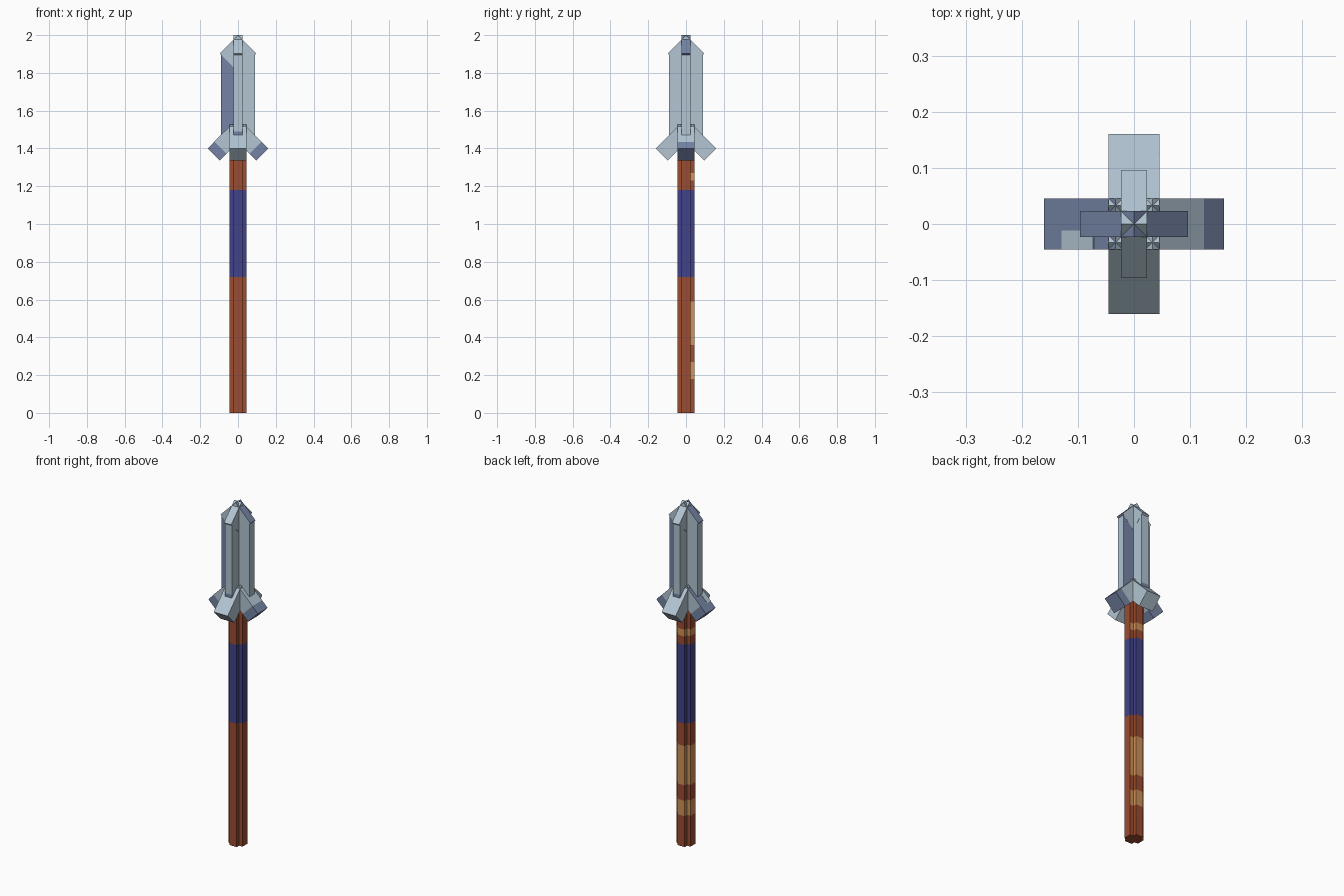
import bpy, bmesh, math
from mathutils import Matrix, Vector

if "Cube" in bpy.data.objects:
    bpy.data.objects.remove(bpy.data.objects["Cube"])


def material(name, rgb):
    def lin(c):
        c /= 255
        return c / 12.92 if c <= 0.04045 else ((c + 0.055) / 1.055) ** 2.4
    m = bpy.data.materials.new(name)
    m.diffuse_color = (*[lin(c) for c in rgb], 1)
    m.use_nodes = True
    m.node_tree.nodes["Principled BSDF"].inputs["Base Color"].default_value = m.diffuse_color
    return m


STEEL = material("light_steel", (178, 197, 210))
SLATE = material("slate_steel", (117, 132, 165))
BROWN = material("red_brown_wood", (156, 76, 48))
BLUE = material("blue_wrap", (66, 66, 138))
GOLD = material("tan_gold", (208, 146, 88))


def prism(name, profile, levels, mats, rule=None, matrix=None):
    """Extrude a profile through several levels; rule(centre, normal) picks the colour."""
    bm = bmesh.new()
    rings = [[bm.verts.new((x, y, z)) for x, y in profile] for z in levels]
    n = len(profile)
    for a, b in zip(rings, rings[1:]):
        for i in range(n):
            j = (i + 1) % n
            bm.faces.new((a[i], a[j], b[j], b[i]))
    bm.faces.new(rings[0][::-1])
    bm.faces.new(rings[-1])
    bm.normal_update()
    if rule:
        for f in bm.faces:
            f.material_index = rule(f.calc_center_median(), f.normal)
    if matrix:
        bm.transform(matrix)
    me = bpy.data.meshes.new(name)
    bm.to_mesh(me)
    bm.free()
    for m in mats:
        me.materials.append(m)
    ob = bpy.data.objects.new(name, me)
    bpy.context.collection.objects.link(ob)
    return ob


def plus(w, t):
    """Cross-shaped profile: arms reach w, half thickness t."""
    quarter = [(w, -t), (w, t), (t, t)]
    pts = []
    for k in range(4):
        c, s = [(1, 0), (0, 1), (-1, 0), (0, -1)][k]
        pts += [(x * c - y * s, x * s + y * c) for x, y in quarter]
    return pts


def rect(a, b):
    return [(-a, -b), (a, -b), (a, b), (-a, b)]


# Shaft: cross-shaped pole with blue grip and gold bands on the back and left
def shaft_rule(c, n):
    if 0.72 < c.z < 1.18:
        return 1
    band = 0.18 < c.z < 0.27 or 0.36 < c.z < 0.59 or 1.23 < c.z < 1.27
    side = n.y > 0.5 or n.x < -0.5 or (n.x > 0.5 and c.y > 0.025)
    return 2 if band and side else 0


prism("shaft", plus(0.045, 0.023),
      [0, 0.18, 0.27, 0.36, 0.59, 0.72, 1.18, 1.23, 1.27, 1.42],
      [BROWN, BLUE, GOLD], shaft_rule)


# Blade: crossed plates, slate on two opposite broad sides and at the foot
def blade_rule(c, n):
    if c.z < 1.49 and abs(n.y) > 0.5 and abs(c.y) > 0.05:
        return 1
    front_left = n.y < -0.5 and c.x < -0.03
    back_right = n.y > 0.5 and c.x > 0.03
    return int(front_left or back_right)


prism("blade", plus(0.089, 0.023), [1.47, 1.49, 1.905], [STEEL, SLATE], blade_rule)

# Tip: two crossed square plates standing on a corner
h = 0.0965 / math.sqrt(2)
for name, turn in (("tip_plate_side", 0), ("tip_plate_front", 90)):
    m = (Matrix.Translation((0, 0, 1.9035)) @ Matrix.Rotation(math.radians(turn), 4, 'Z')
         @ Matrix.Rotation(math.radians(45), 4, 'Y'))
    slate_edges = turn == 0
    prism(name, rect(h, 0.0234), [-h, h], [STEEL, SLATE],
          lambda c, n, s=slate_edges: int(s and abs(n.y) < 0.5), m)

# Guard: four square blocks sloping outward and down
rules = {
    "right": lambda c, n: int(c.z < 0.05),
    "back": lambda c, n: int(n.x < -0.5 and c.z < 0.05),
    "left": lambda c, n: int(n.x > 0.5 or c.z < 0.05),
    "front": lambda c, n: 0,
}
wing = {}
for k, (side, rule) in enumerate(rules.items()):
    wing[side] = (Matrix.Rotation(k * math.pi / 2, 4, 'Z')
                  @ Matrix.Translation((0.1282, 0, 1.3682))
                  @ Matrix.Rotation(math.radians(-45), 4, 'Y'))
    prism("guard_block_" + side, rect(0.045, 0.045), [0, 0.05, 0.18],
          [STEEL, SLATE], rule, wing[side])

# Light worn patch on top of the left guard block
prism("guard_patch", [(0.044, 0.012), (0.0465, 0.012), (0.0465, 0.045), (0.044, 0.045)],
      [0.045, 0.125], [STEEL], None, wing["left"])
